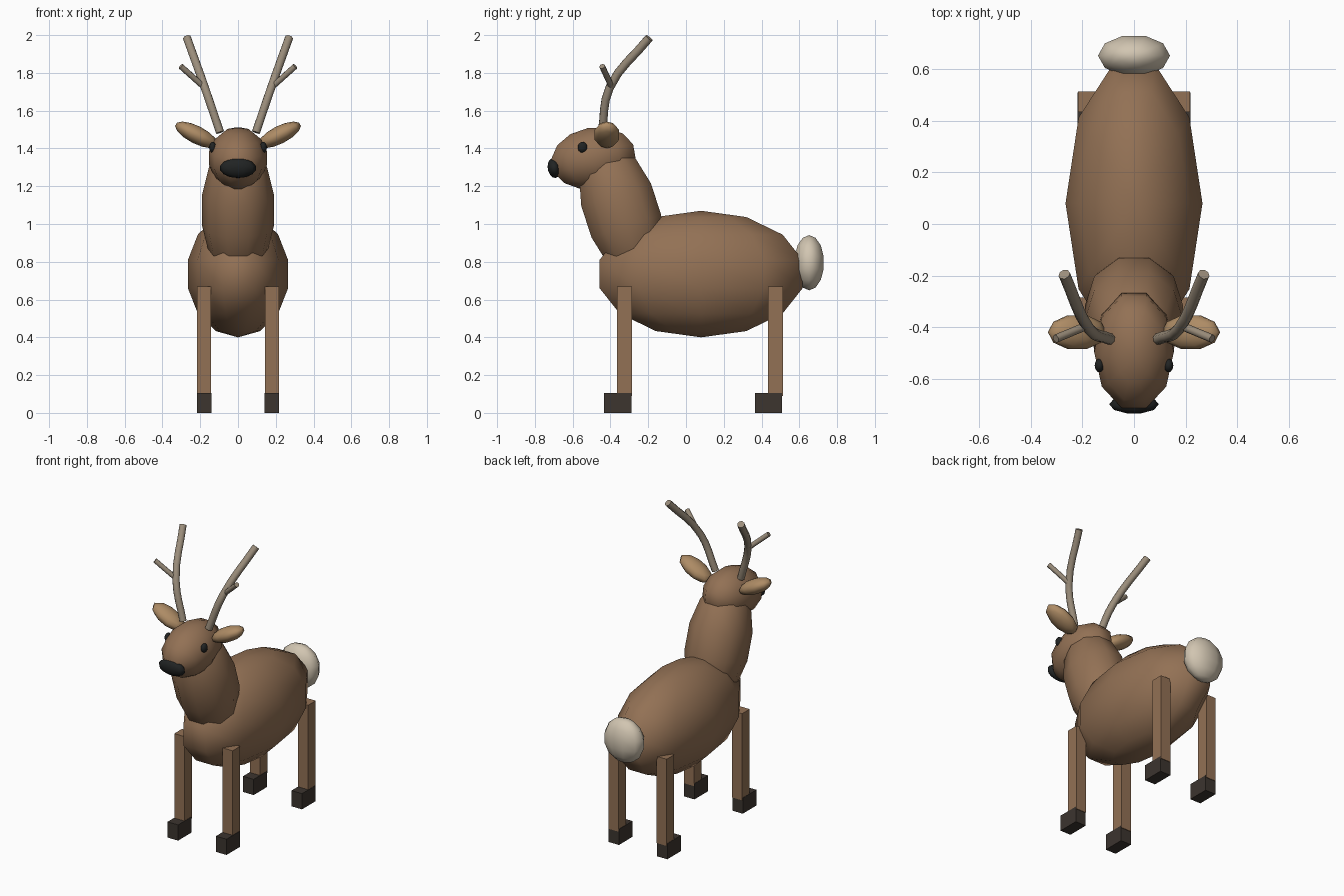
import bpy
from math import radians

if "Cube" in bpy.data.objects:
    bpy.data.objects.remove(bpy.data.objects["Cube"])


def material(name, rgb):
    m = bpy.data.materials.new(name)
    m.diffuse_color = (*rgb, 1)
    m.use_nodes = True
    m.node_tree.nodes["Principled BSDF"].inputs["Base Color"].default_value = m.diffuse_color
    return m


FUR = material("brown_fur", (0.29, 0.165, 0.09))
EAR = material("tan_ear", (0.42, 0.26, 0.13))
CREAM = material("cream_fur", (0.64, 0.56, 0.44))
HORN = material("antler_bone", (0.33, 0.27, 0.20))
HOOF = material("dark_hoof", (0.045, 0.035, 0.028))
BLACK = material("black", (0.015, 0.017, 0.017))


def ball(name, loc, radii, mat, rot=(0, 0, 0)):
    """Low-sided, smooth-shaded ellipsoid."""
    bpy.ops.mesh.primitive_uv_sphere_add(
        segments=10, ring_count=7, radius=1, location=loc,
        rotation=[radians(a) for a in rot])
    ob = bpy.context.object
    ob.name = name
    # vertices sit on the x axis, flat edges face front and back
    vs = ob.data.vertices
    if max(v.co.y for v in vs) > max(v.co.x for v in vs) + 0.01:
        for v in vs:
            v.co.x, v.co.y = v.co.y, -v.co.x
    ob.scale = radii
    bpy.ops.object.transform_apply(location=False, rotation=False, scale=True)
    bpy.ops.object.shade_smooth()
    ob.data.materials.append(mat)
    return ob


def box(name, lo, hi, mat):
    bpy.ops.mesh.primitive_cube_add(
        size=1, location=[(a + b) / 2 for a, b in zip(lo, hi)])
    ob = bpy.context.object
    ob.name = name
    ob.scale = [b - a for a, b in zip(lo, hi)]
    bpy.ops.object.transform_apply(location=False, rotation=False, scale=True)
    ob.data.materials.append(mat)


def tube(name, pts, radius, mat):
    """Capped round tube along a smooth path, converted to mesh."""
    cu = bpy.data.curves.new(name, 'CURVE')
    cu.dimensions = '3D'
    cu.bevel_depth = radius
    cu.bevel_resolution = 2
    cu.resolution_u = 4
    cu.use_fill_caps = True
    sp = cu.splines.new('BEZIER')
    sp.bezier_points.add(len(pts) - 1)
    for bp, p in zip(sp.bezier_points, pts):
        bp.co = p
        bp.handle_left_type = bp.handle_right_type = 'AUTO'
    cu.materials.append(mat)
    ob = bpy.data.objects.new(name, cu)
    bpy.context.collection.objects.link(ob)
    bpy.ops.object.select_all(action='DESELECT')
    ob.select_set(True)
    bpy.context.view_layer.objects.active = ob
    bpy.ops.object.convert(target='MESH')
    bpy.ops.object.shade_smooth_by_angle(angle=radians(50))


# Trunk, neck, head, muzzle tip and tail
ball("body", (0, 0.08, 0.735), (0.272, 0.58, 0.335), FUR)
ball("neck", (0, -0.343, 1.072), (0.195, 0.209, 0.393), FUR, (18, 0, 0))
ball("head", (0, -0.49, 1.348), (0.158, 0.237, 0.163), FUR, (10, 0, 0))
ball("nose", (0, -0.698, 1.296), (0.097, 0.036, 0.053), BLACK, (10, 0, 0))
ball("tail", (0, 0.652, 0.795), (0.143, 0.083, 0.146), CREAM)

for side, s in (("right", 1), ("left", -1)):
    # Eyes and ears
    ball(f"{side}_eye", (s * 0.134, -0.548, 1.406), (0.019, 0.027, 0.029), BLACK)
    ball(f"{side}_ear", (s * 0.22, -0.419, 1.472), (0.125, 0.07, 0.047),
         EAR, (0, -27 * s, 0))

    # Antler beam and side tine
    tube(f"{side}_antler",
         [(s * 0.095, -0.445, 1.485), (s * 0.175, -0.405, 1.72),
          (s * 0.27, -0.195, 1.985)], 0.023, HORN)
    tube(f"{side}_antler_tine",
         [(s * 0.18, -0.393, 1.725), (s * 0.303, -0.444, 1.835)], 0.016, HORN)

    # Legs and hooves
    for end, y in (("front", -0.325), ("back", 0.473)):
        x0, x1 = sorted((s * 0.142, s * 0.216))
        box(f"{side}_{end}_leg", (x0, y - 0.04, 0.09), (x1, y + 0.04, 0.67), FUR)
        box(f"{side}_{end}_hoof", (x0 - 0.002, y - 0.108, 0),
            (x1 + 0.002, y + 0.036, 0.105), HOOF)
